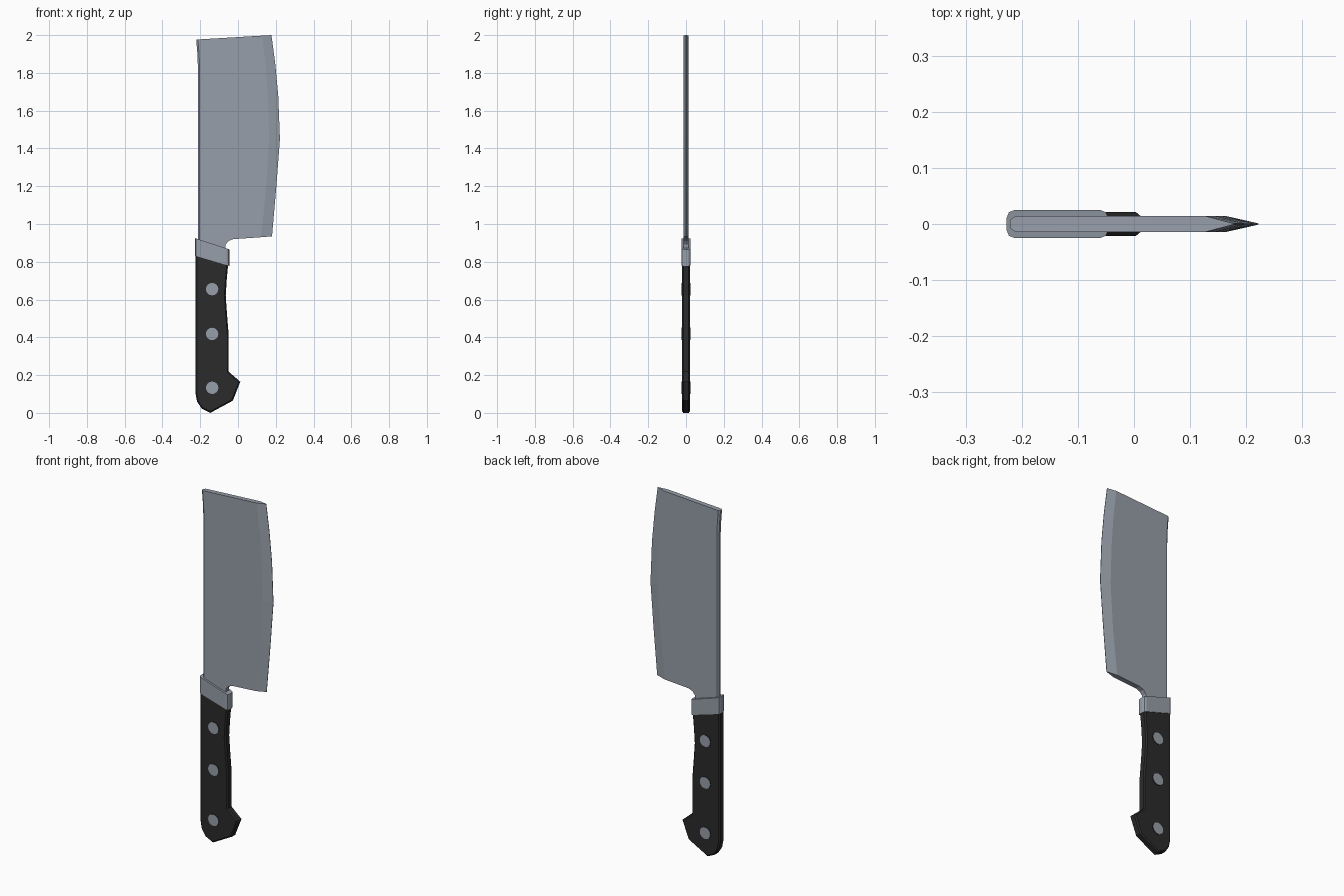
import bpy, bmesh, math
from mathutils import Matrix

if "Cube" in bpy.data.objects:
    bpy.data.objects.remove(bpy.data.objects["Cube"])


def material(name, rgb):
    m = bpy.data.materials.new(name)
    m.diffuse_color = (*rgb, 1)
    m.use_nodes = True
    m.node_tree.nodes["Principled BSDF"].inputs["Base Color"].default_value = m.diffuse_color
    return m


STEEL = material("steel", (0.31, 0.345, 0.40))
BLACK = material("black", (0.024, 0.024, 0.024))


def finish(bm, name, *mats):
    bmesh.ops.recalc_face_normals(bm, faces=bm.faces)
    mesh = bpy.data.meshes.new(name)
    bm.to_mesh(mesh)
    bm.free()
    for m in mats:
        mesh.materials.append(m)
    ob = bpy.data.objects.new(name, mesh)
    bpy.context.collection.objects.link(ob)
    return ob


def plate(name, stations, half, mat):
    """Flat plate whose rim slopes from the inner outline to the outer one.
    Each station: inner x, inner z, outer x, outer z, outer half thickness."""
    bm = bmesh.new()
    faces, rims = [], []
    for side in (-1, 1):
        inner = [bm.verts.new((s[0], side * half, s[1])) for s in stations]
        rim = [v if s[:2] == s[2:4] else bm.verts.new((s[2], side * s[4], s[3]))
               for v, s in zip(inner, stations)]
        faces.append(inner)
        rims.append(rim)
    n = len(stations)
    for inner, rim in zip(faces, rims):
        bm.faces.new(inner)
        for i in range(n):
            j = (i + 1) % n
            loop = list(dict.fromkeys((inner[i], inner[j], rim[j], rim[i])))
            if len(loop) > 2:
                bm.faces.new(loop)
    for i in range(n):
        j = (i + 1) % n
        bm.faces.new((rims[0][i], rims[0][j], rims[1][j], rims[1][i]))
    bmesh.ops.remove_doubles(bm, verts=bm.verts, dist=0.0001)
    return finish(bm, name, mat)


def slab(name, outline, half, bevel, mat, long_edges=False):
    """Extruded outline; bevels the face rims, or only the upright corners."""
    bm = bmesh.new()
    a, b = ([bm.verts.new((x, y, z)) for x, z in outline] for y in (-half, half))
    bm.faces.new(a)
    bm.faces.new(b)
    for i in range(len(a)):
        j = (i + 1) % len(a)
        bm.faces.new((a[i], a[j], b[j], b[i]))
    bmesh.ops.recalc_face_normals(bm, faces=bm.faces)
    if long_edges:
        edges = [e for e in bm.edges
                 if abs(e.verts[0].co.x - e.verts[1].co.x) < 0.01
                 and abs(e.verts[0].co.y - e.verts[1].co.y) < 0.001]
    else:
        edges = [e for e in bm.edges
                 if abs(e.verts[0].co.y - e.verts[1].co.y) < 0.001]
    bmesh.ops.bevel(bm, geom=edges, offset=bevel, segments=2 if long_edges else 1,
                    profile=0.5, affect='EDGES')
    return finish(bm, name, mat)


# Blade: chamfered spine, square ends, ground cutting edge, curved neck
T = 0.014
spine = [(-0.203, 0.85, -0.212, 0.85, 0.007), (-0.203, 1.82, -0.212, 1.82, 0.007),
         (-0.206, 1.90, -0.215, 1.90, 0.007), (-0.212, 1.977, -0.221, 1.976, 0.007)]
edge = [(0.128, 1.997, 0.177, 2.0, 0.001), (0.145, 1.85, 0.197, 1.85, 0.001),
        (0.158, 1.68, 0.213, 1.68, 0.001), (0.165, 1.45, 0.222, 1.45, 0.001),
        (0.150, 1.20, 0.203, 1.20, 0.001), (0.122, 0.93, 0.180, 0.935, 0.001)]
neck = [(x, z, x, z, T) for x, z in
        [(-0.025, 0.920), (-0.050, 0.910), (-0.065, 0.892), (-0.072, 0.84)]]
plate("blade", spine + edge + neck, T, STEEL)

# Slanted bolster
slab("bolster", [(-0.227, 0.925), (-0.046, 0.866), (-0.046, 0.778), (-0.227, 0.832)],
     0.025, 0.014, STEEL, long_edges=True)

# Handle with finger curve and hooked butt
slab("handle", [(-0.225, 0.84), (-0.052, 0.79), (-0.060, 0.70), (-0.065, 0.62),
                (-0.058, 0.52), (-0.049, 0.41), (-0.049, 0.218), (0.012, 0.165),
                (-0.027, 0.065), (-0.147, 0.0), (-0.192, 0.022), (-0.217, 0.06),
                (-0.225, 0.105)], 0.021, 0.007, BLACK)

# Rivets: black pins with steel end faces
for i, z in enumerate((0.655, 0.418, 0.133)):
    bm = bmesh.new()
    bmesh.ops.create_cone(bm, cap_ends=True, segments=16, radius1=0.033,
                          radius2=0.033, depth=0.05,
                          matrix=Matrix.Translation((-0.137, 0, z))
                          @ Matrix.Rotation(math.pi / 2, 4, 'X'))
    for f in bm.faces:
        f.material_index = 0 if len(f.verts) > 4 else 1
    finish(bm, f"rivet_{i + 1}", STEEL, BLACK)
